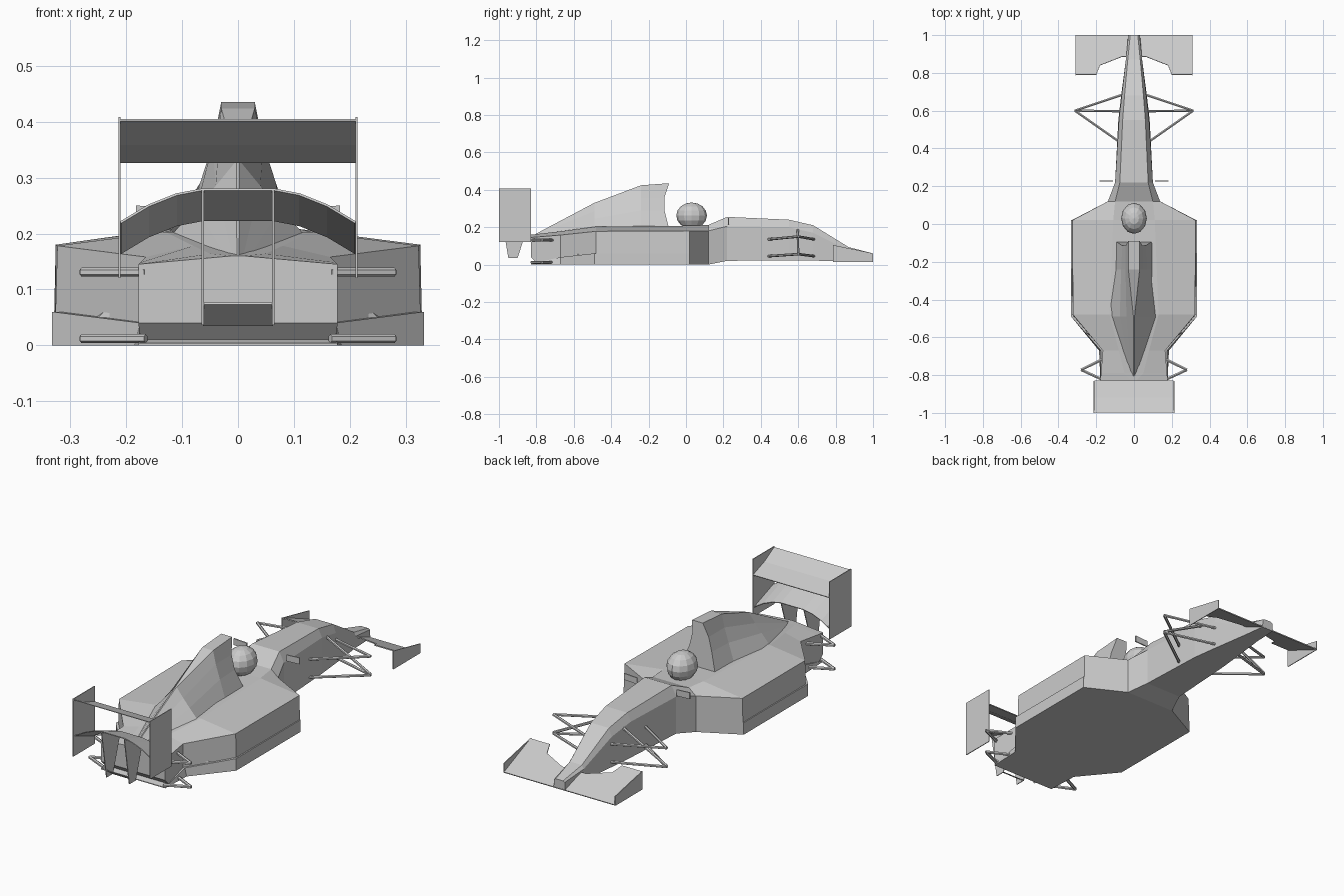
import bpy
import bmesh
from mathutils import Vector

if "Cube" in bpy.data.objects:
    bpy.data.objects.remove(bpy.data.objects["Cube"])


def make(name, verts, faces, thick=0):
    me = bpy.data.meshes.new(name)
    me.from_pydata([tuple(v) for v in verts], [], faces)
    bm = bmesh.new()
    bm.from_mesh(me)
    bmesh.ops.recalc_face_normals(bm, faces=bm.faces)
    bm.to_mesh(me)
    bm.free()
    ob = bpy.data.objects.new(name, me)
    bpy.context.collection.objects.link(ob)
    if thick:
        m = ob.modifiers.new("thickness", 'SOLIDIFY')
        m.thickness = thick
        m.offset = 0
    return ob


def mirror(ob):
    ob.modifiers.new("mirror", 'MIRROR')
    return ob


def loft(name, sections):
    # each section: y, then (half width, z) pairs from bottom to top
    verts, faces = [], []
    for y, *p in sections:
        half = [(p[i], p[i + 1]) for i in range(0, len(p), 2)]
        verts += [(x, y, z) for x, z in half] + [(-x, y, z) for x, z in reversed(half)]
    n = len(sections[0]) - 1
    for s in range(len(sections) - 1):
        a, b = s * n, (s + 1) * n
        faces += [(a + i, a + (i + 1) % n, b + (i + 1) % n, b + i) for i in range(n)]
    faces += [tuple(range(n)), tuple(range(len(verts) - n, len(verts)))]
    return make(name, verts, faces)


def plate(name, x, yz, thick=0.004):
    # upright side plate, mirrored
    return mirror(make(name, [(x, y, z) for y, z in yz], [tuple(range(len(yz)))], thick))


def sheet(name, rows, thick=0.004):
    # grid of points to a thin sheet
    w = len(rows[0])
    faces = [(r * w + i, r * w + i + 1, (r + 1) * w + i + 1, (r + 1) * w + i)
             for r in range(len(rows) - 1) for i in range(w - 1)]
    return make(name, [p for r in rows for p in r], faces, thick)


def rod(name, a, b, r=0.007):
    a, b = Vector(a), Vector(b)
    bpy.ops.mesh.primitive_cylinder_add(vertices=6, radius=r, depth=(b - a).length, location=(0, 0, 0))
    ob = bpy.context.object
    ob.name = name
    q = (b - a).to_track_quat('Z', 'Y').to_matrix().to_4x4()
    q.translation = (a + b) / 2
    ob.data.transform(q)
    return mirror(ob)


# nose, tub and sidepods
loft("body", [
    (1.0, .032, .013, .03, .055, .02, .06),
    (.87, .043, .018, .043, .075, .033, .093),
    (.68, .068, .021, .065, .17, .05, .21),
    (.55, .083, .023, .08, .20, .06, .24),
    (.22, .10, .02, .10, .205, .075, .255),
    (.12, .138, .0, .138, .18, .10, .212),
    (.02, .33, .0, .326, .18, .11, .208),
    (-.48, .328, .0, .323, .178, .13, .203),
    (-.67, .165, .0, .165, .158, .08, .178),
    (-.79, .175, .0, .175, .148, .05, .164),
    (-.83, .178, .04, .178, .145, .01, .16)])

# floor ledge around the sidepods
loft("floor", [
    (.02, .333, .0, .333, .06),
    (-.49, .333, .0, .333, .06),
    (-.67, .185, .0, .175, .04),
    (-.83, .178, .0, .178, .004)])
mirror(make("exhaust_fairing",
            [(.17, -.42, .05), (.27, -.50, .05), (.25, -.58, .05), (.17, -.63, .05),
             (.17, -.42, .085), (.24, -.50, .085), (.22, -.58, .08), (.17, -.63, .08)],
            [(0, 1, 2, 3), (4, 5, 6, 7), (0, 1, 5, 4), (1, 2, 6, 5), (2, 3, 7, 6), (3, 0, 4, 7)]))

# engine cover with air intake
cover = loft("engine_cover", [
    (-.09, .10, .19, .062, .29, .045, .36, .03, .435),
    (-.24, .10, .19, .068, .29, .045, .36, .03, .424),
    (-.49, .14, .175, .075, .245, .04, .285, .003, .33),
    (-.83, .02, .14, .012, .145, .006, .147, .002, .15)])
for i in (1, 2, 5, 6):
    cover.data.vertices[i].co.y -= .025

# driver helmet
bpy.ops.mesh.primitive_uv_sphere_add(segments=12, ring_count=8, radius=1, location=(0, .03, .262))
bpy.context.object.name = "helmet"
bpy.context.object.scale = (.068, .082, .07)

# mirrors
mirror(make("side_mirror", [(.11, .228, .215), (.182, .228, .218), (.182, .228, .25), (.11, .228, .246)],
            [(0, 1, 2, 3)], .006))


# front wing on a sloping plane
def slope(x, y):
    return (x, y, .015 + (1 - y) * .42)


mirror(make("front_wing", [slope(*p) for p in
            [(0, 1), (.308, 1), (.308, .79), (.2, .79), (.18, .84), (.065, .885), (0, .885)]],
            [tuple(range(7))], .005))
plate("front_wing_endplate", .308, [(1, .013), (1, .06), (.785, .105), (.785, .013)])

# rear wing
plate("rear_wing_endplate", .212, [(-1, .12), (-1, .408), (-.83, .408), (-.83, .12)])
sheet("rear_wing_upper", [[(-.21, y, z), (.21, y, z)]
                          for y, z in ((-.83, .328), (-.92, .36), (-.998, .403))])
arch = [(.21, .22), (.16, .25), (.11, .27), (.063, .279)]
arch = [(-x, z) for x, z in arch] + arch[::-1]
sheet("rear_wing_lower", [[(x, -.99, z) for x, z in arch],
                          [(x, -.84, z - .055) for x, z in arch]])
plate("rear_wing_pylon", .063, [(-.99, .278), (-.95, .036), (-.90, .036), (-.84, .224)])
sheet("rear_flap", [[(-.063, -.955, .075), (.063, -.955, .075)],
                    [(-.063, -.90, .036), (.063, -.90, .036)]])

# suspension arms
for z0, z1, label in ((.135, .15, "upper"), (.045, .056, "lower")):
    for x, y in ((.06, .685), (.085, .44)):
        rod("front_arm_" + label, (x, y, z0), (.313, .6, z1))
rod("front_pushrod", (.06, .597, .19), (.313, .6, .06))
for z, label in ((.131, "upper"), (.012, "lower")):
    for x, y in ((.155, -.71), (.165, -.825)):
        rod("rear_arm_" + label, (x, y, z), (.28, -.772, z), .008)
